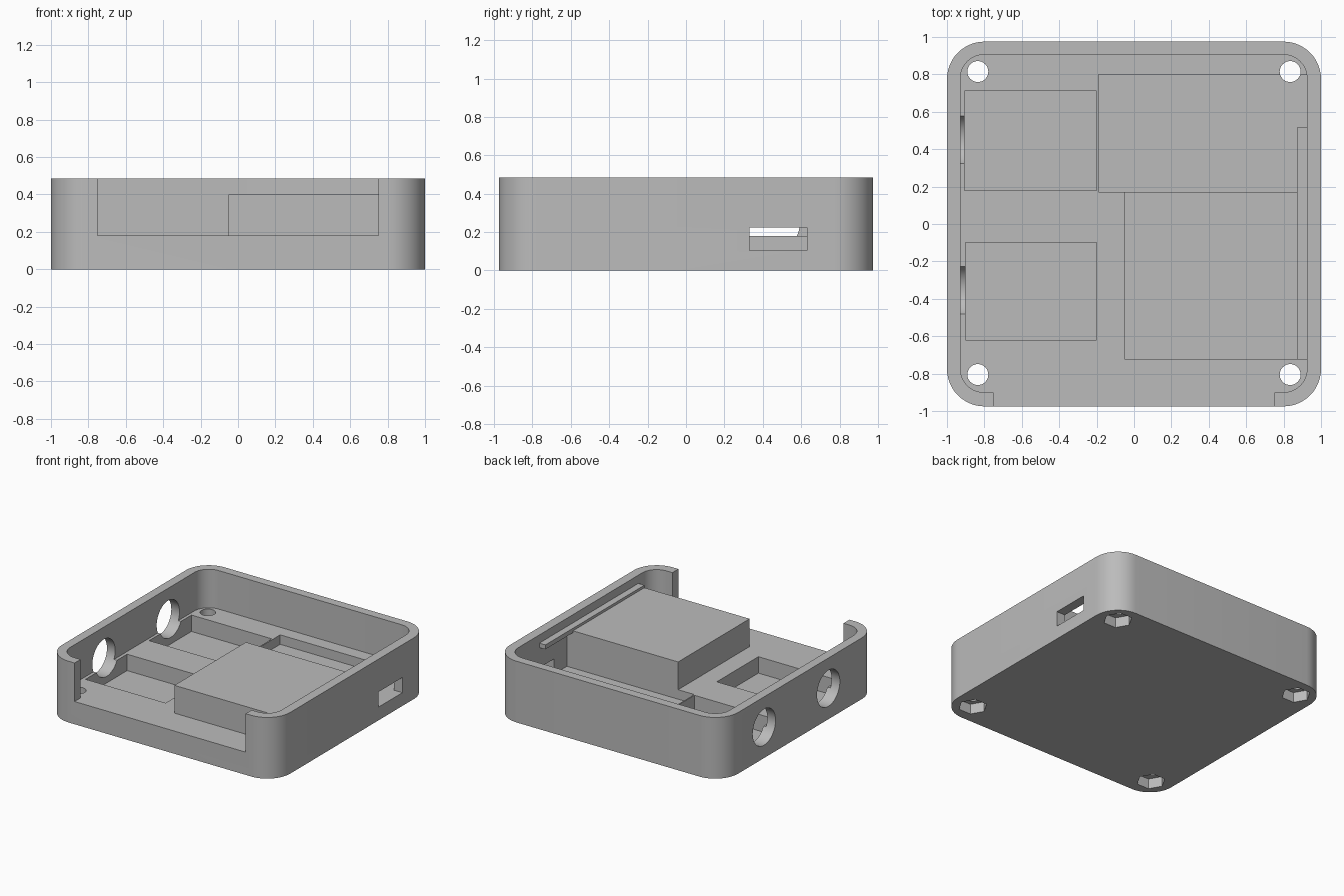
import bpy, bmesh, math
from mathutils import Matrix, Vector

cube = bpy.data.objects.get("Cube")
if cube:
    bpy.data.objects.remove(cube, do_unlink=True)

grey = bpy.data.materials.new("plain_grey")
grey.use_nodes = True
colour = (0.5, 0.5, 0.5, 1)
grey.diffuse_color = colour
grey.node_tree.nodes["Principled BSDF"].inputs["Base Color"].default_value = colour


def make_object(name, bm):
    bmesh.ops.recalc_face_normals(bm, faces=bm.faces)
    mesh = bpy.data.meshes.new(name)
    bm.to_mesh(mesh)
    bm.free()
    mesh.materials.append(grey)
    obj = bpy.data.objects.new(name, mesh)
    bpy.context.collection.objects.link(obj)
    return obj


def box(name, x, y, z, radius=0):
    """Box from ranges, with optional rounded upright edges."""
    bm = bmesh.new()
    bmesh.ops.create_cube(bm, size=1)
    for v in bm.verts:
        v.co = Vector([r[0] if c < 0 else r[1] for c, r in zip(v.co, (x, y, z))])
    if radius:
        upright = [e for e in bm.edges
                   if abs(e.verts[0].co.z - e.verts[1].co.z) > 0.01]
        bmesh.ops.bevel(bm, geom=upright, offset=radius, segments=12,
                        profile=0.5, affect='EDGES')
    return make_object(name, bm)


def prism(name, centre, radius, depth, sides, turn):
    """Regular prism, turned by a rotation matrix."""
    bm = bmesh.new()
    bmesh.ops.create_cone(bm, cap_ends=True, segments=sides, radius1=radius,
                          radius2=radius, depth=depth,
                          matrix=Matrix.Translation(centre) @ turn)
    return make_object(name, bm)


def cut(target, cutter):
    """Subtract a cutter, then discard it."""
    cutter.hide_render = True
    mod = target.modifiers.new("cut", 'BOOLEAN')
    mod.operation = 'DIFFERENCE'
    mod.solver = 'EXACT'
    mod.object = cutter
    bpy.context.view_layer.objects.active = target
    bpy.ops.object.modifier_apply(modifier=mod.name)
    bpy.data.objects.remove(cutter, do_unlink=True)


FLOOR, TOP = 0.18, 0.485

# Rounded tray with a shallow interior and an open front
tray = box("tray", (-1, 1), (-0.975, 0.975), (0, TOP), 0.2)
cut(tray, box("interior", (-0.928, 0.925), (-0.9, 0.905), (FLOOR, 0.7), 0.125))
cut(tray, box("front_opening", (-0.75, 0.75), (-1.1, -0.85), (FLOOR, 0.7)))

# Component pockets sunk into the floor
cut(tray, box("rear_pocket", (-0.905, -0.2), (0.18, 0.71), (0.05, 0.3)))
cut(tray, box("front_pocket", (-0.902, -0.2), (-0.62, -0.1), (0.05, 0.3)))
cut(tray, box("wide_pocket", (-0.19, 0.925), (0.17, 0.8), (0.105, 0.3)))

# Round openings in the right wall and a slot in the left wall
sideways = Matrix.Rotation(math.pi / 2, 4, 'Y')
for y in (0.45, -0.355):
    cut(tray, prism("round_opening", (-1, y, 0.245), 0.143, 0.25, 48, sideways))
cut(tray, box("side_slot", (0.9, 1.1), (0.33, 0.63), (0.105, 0.225)))

# Screw holes with six-sided nut recesses underneath
quarter = Matrix.Rotation(math.pi / 2, 4, 'Z')
for x in (-0.835, 0.835):
    for y in (-0.805, 0.815):
        cut(tray, prism("screw_hole", (x, y, 0.1), 0.056, 0.5, 32, Matrix()))
        cut(tray, prism("nut_recess", (x, y, 0), 0.105, 0.16, 6, quarter))

# Raised platform and the narrow rail along the left wall
platform = box("platform", (-0.05, 0.926), (-0.725, 0.17), (FLOOR, 0.4))
rail = box("wall_rail", (0.872, 0.926), (-0.725, 0.515), (0.385, 0.42))

bpy.ops.object.select_all(action='DESELECT')
tray.select_set(True)
bpy.context.view_layer.objects.active = tray
bpy.ops.object.shade_smooth_by_angle(angle=math.radians(25))
